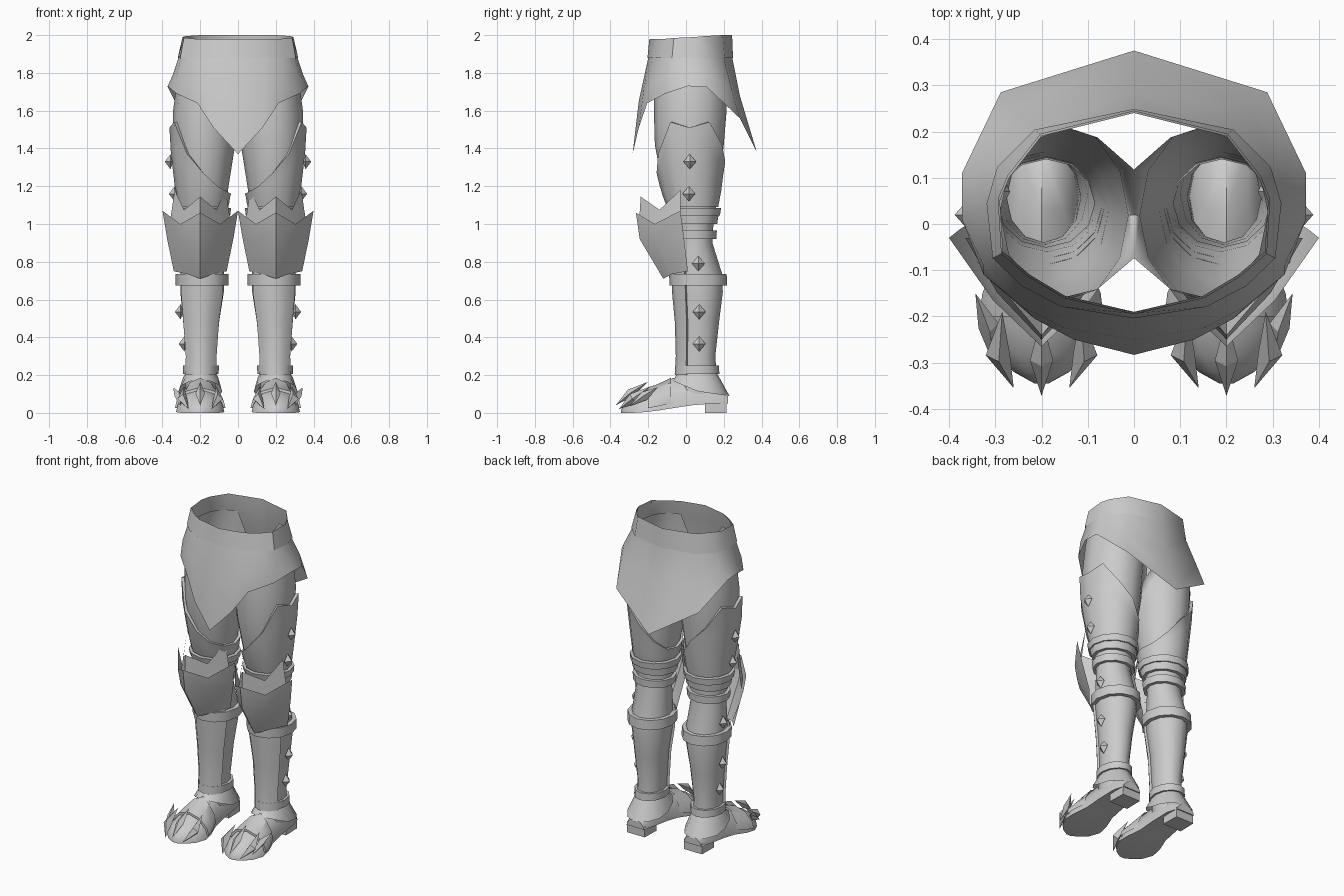
import bpy, bmesh, math
from mathutils import Vector

if "Cube" in bpy.data.objects:
    bpy.data.objects.remove(bpy.data.objects["Cube"])

grey = bpy.data.materials.new("plain grey")
grey.diffuse_color = (0.6, 0.6, 0.6, 1)
grey.use_nodes = True
grey.node_tree.nodes["Principled BSDF"].inputs["Base Color"].default_value = grey.diffuse_color


def make(name, verts, faces, angle=40, mirror=True):
    """Mesh object with cleaned normals, angle-based smoothing and a mirror over x."""
    me = bpy.data.meshes.new(name)
    me.from_pydata([tuple(v) for v in verts], [], faces)
    bm = bmesh.new()
    bm.from_mesh(me)
    bmesh.ops.remove_doubles(bm, verts=bm.verts, dist=0.0005)
    bmesh.ops.recalc_face_normals(bm, faces=bm.faces)
    bm.to_mesh(me)
    bm.free()
    me.materials.append(grey)
    ob = bpy.data.objects.new(name, me)
    bpy.context.collection.objects.link(ob)
    bpy.ops.object.select_all(action='DESELECT')
    ob.select_set(True)
    bpy.context.view_layer.objects.active = ob
    bpy.ops.object.shade_smooth_by_angle(angle=math.radians(angle))
    if mirror:
        m = ob.modifiers.new("mirror", 'MIRROR')
        m.merge_threshold = 0.0005
    return ob


def grid(name, rows, closed=False, caps=False, angle=40):
    """Skin between equally long rows of points."""
    n = len(rows[0])
    verts = [p for r in rows for p in r]
    faces = []
    for i in range(len(rows) - 1):
        for j in range(n if closed else n - 1):
            k = (j + 1) % n
            faces.append((i * n + j, i * n + k, (i + 1) * n + k, (i + 1) * n + j))
    if caps:
        faces += [tuple(range(n)), tuple(range(len(verts) - n, len(verts)))]
    return make(name, verts, faces, angle)


def spindle(name, tail, mid, tip, w, h):
    """Four-sided spike pointed at both ends."""
    tail, mid, tip = Vector(tail), Vector(mid), Vector(tip)
    d = (tip - tail).normalized()
    side = d.cross(Vector((0, 0, 1))).normalized()
    up = side.cross(d)
    v = [tail, mid + side * w, mid + up * h, mid - side * w, mid - up * h, tip]
    f = []
    for i in range(4):
        a, b = 1 + i, 1 + (i + 1) % 4
        f += [(0, a, b), (5, b, a)]
    return make(name, v, f, 20)


# Leg outline: height, inner x, outer x, front y, back y
LEG = [(0.10, .12, .28, -.05, .17), (0.30, .115, .275, -.04, .155), (0.48, .10, .29, -.045, .175),
       (0.64, .075, .305, -.06, .195), (0.74, .075, .305, -.065, .19), (0.90, .085, .295, -.05, .14),
       (1.00, .075, .30, -.06, .145), (1.20, .05, .32, -.125, .175), (1.42, .015, .345, -.165, .20),
       (1.60, .005, .345, -.17, .215), (1.75, 0, .325, -.17, .215), (1.92, 0, .285, -.155, .205)]


def surf(deg, z, off=0.0):
    """Point on the leg at an angle (0 outside, 90 back) and height."""
    zc = min(max(z, LEG[0][0]), LEG[-1][0])
    for a, b in zip(LEG, LEG[1:]):
        if zc <= b[0]:
            t = (zc - a[0]) / (b[0] - a[0])
            x0, x1, y0, y1 = [p + (q - p) * t for p, q in zip(a[1:], b[1:])]
            break
    c, s = math.cos(math.radians(deg)), math.sin(math.radians(deg))
    return Vector(((x0 + x1) / 2 + ((x1 - x0) / 2 + off) * c,
                   (y0 + y1) / 2 + ((y1 - y0) / 2 + off) * s, z))


AROUND = list(range(0, 360, 30))

# Leg with raised, joined upper rim
leg_rows = [[surf(a, z) for a in AROUND] for z in [r[0] for r in LEG if r[0] < 1.5]]
for t in (.35, .7, 1):
    row = []
    for a in AROUND:
        d = max(0, -math.cos(math.radians(a)))
        p = surf(a, 1.42 + t * (.48 - .42 * d * d))
        if t == 1 and d > .8:
            p.x = 0
        row.append(p)
    leg_rows.append(row)
grid("leg", leg_rows, closed=True)

# Straps around knee, calf and ankle
for name, z0, z1, off in [("upper_knee_strap", 1.045, 1.085, .028), ("middle_knee_strap", 1.0, 1.045, .02),
                          ("lower_knee_strap", .92, .965, .02), ("calf_strap", .675, .735, .025),
                          ("ankle_strap", .205, .25, .015)]:
    grid(name, [[surf(a, z, o) for a in AROUND] for z, o in
                [(z0, 0), (z0, off), (z1, off), (z1, 0)]], closed=True)

# Thigh plate, high outside and low inside
TOPS = [1.51, 1.54, 1.42, 1.33, 1.23, 1.17, 1.16, 1.17, 1.20, 1.27, 1.37, 1.54]
grid("thigh_plate", [
    [surf(a, 1.09 + (h - 1.09) * t, o) for a, h in zip(AROUND, TOPS)]
    for t, o in [(0, .012), (.35, .015), (.7, .015), (1, .018), (1, 0)]], closed=True)

# Shin plate on the front half
FRONT = range(-150, -29, 30)
shin = []
for z in (.2, .3, .48, .64, .75):
    shin.append([surf(-150, z)] + [surf(a, z, .014) for a in FRONT] + [surf(-30, z)])
grid("shin_plate", shin)

# Knee guard: pointed main plate with a spiked crown behind its top edge
def both_sides(row):
    return row + [(.4 - x, y, z) for x, y, z in reversed(row[:-1])]


grid("knee_guard", [both_sides(r) for r in [
    [(.40, -.03, 1.07), (.305, -.165, 1.0), (.2, -.265, 1.06)],
    [(.375, -.01, .92), (.293, -.155, .9), (.2, -.245, .92)],
    [(.34, .01, .75), (.27, -.075, .735), (.2, -.12, .71)]]], angle=25)
grid("knee_crown", [both_sides(r) for r in [
    [(.335, -.03, 1.18), (.285, -.14, 1.075), (.2, -.24, 1.145)],
    [(.365, -.03, .98), (.295, -.15, .97), (.2, -.25, .98)]]], angle=25)

# Studs down the outside of the leg
for y, z, x in [(.02, 1.33, .352), (.015, 1.16, .33), (.065, .79, .298), (.07, .535, .298), (.07, .365, .278)]:
    spindle("stud", (x - .01, y, z), (x + .006, y, z), (x + .036, y, z), .034, .04)

# Shoe from arched sections: y, half width, bottom z, top z
def arch(y, w, z0, z1):
    half = [(w, 0), (w * .93, .35), (w * .55, .82)]
    pts = half + [(0, 1)] + [(-x, t) for x, t in reversed(half)]
    return [(.2 + x, y, z0 + t * (z1 - z0)) for x, t in pts]


SHOE = [(.222, .06, .05, .10), (.15, .08, .05, .17), (.03, .088, .04, .19), (-.07, .095, .025, .185),
        (-.15, .12, .012, .14), (-.22, .128, .004, .115), (-.28, .1, 0, .085), (-.32, .06, 0, .05),
        (-.345, .015, 0, .015)]
grid("shoe", [arch(*s) for s in SHOE], closed=True, caps=True)

# Overlapping plate on the instep
grid("instep_plate", [arch(-.08, .10, .05, .185), arch(-.15, .128, .035, .152),
                      arch(-.2, .134, .025, .135), arch(-.2, .122, .025, .115)])

# Heel block
heel = [[(.2 + x, y, z) for x, y in [(-.065, .1), (.065, .1), (.062, .215), (-.062, .215)]]
        for z in (0, .065)]
grid("heel", heel, closed=True, caps=True)

# Flared ankle cuff, longer at the back
low = [.115 - .025 * math.sin(math.radians(a)) + .035 * max(0, -math.sin(math.radians(a))) for a in AROUND]
grid("ankle_cuff", [[surf(a, .205, .004) for a in AROUND], [surf(a, .185, .014) for a in AROUND],
                    [surf(a, z, .035 + .025 * max(0, math.sin(math.radians(a)))) for a, z in zip(AROUND, low)]],
     closed=True)

# Toe claws
spindle("middle_claw", (.2, -.2, .165), (.2, -.295, .105), (.2, -.372, .04), .025, .022)
for s in (-1, 1):
    spindle("side_claw", (.2 + s * .085, -.19, .14), (.2 + s * .095, -.28, .075), (.2 + s * .06, -.355, .02),
            .026, .03)
spindle("outer_claw", (.343, -.15, .135), (.315, -.22, .09), (.305, -.30, .035), .022, .025)

# Pointed skirt: one column per entry, waist to hem, front to back
COLUMNS = [
    [(0, -.19, 1.98), (0, -.2, 1.88), (0, -.25, 1.65), (0, -.283, 1.37)],
    [(.15, -.155, 1.98), (.155, -.175, 1.88), (.15, -.225, 1.7), (.13, -.25, 1.51)],
    [(.225, -.11, 1.98), (.24, -.13, 1.88), (.24, -.18, 1.75), (.215, -.205, 1.64)],
    [(.283, -.06, 1.985), (.302, -.07, 1.88), (.325, -.09, 1.78), (.325, -.11, 1.69)],
    [(.29, .05, 1.99), (.315, .04, 1.88), (.345, .03, 1.79), (.372, .01, 1.73)],
    [(.27, .1, 1.995), (.292, .12, 1.88), (.335, .14, 1.78), (.372, .11, 1.725)],
    [(.2, .19, 2), (.212, .2, 1.88), (.26, .245, 1.7), (.288, .285, 1.56)],
    [(0, .24, 2), (0, .245, 1.88), (0, .285, 1.68), (0, .375, 1.38)]]
grid("skirt", COLUMNS)

# Waistband laid over the top of the skirt
grid("waistband", [[(x * 1.012, y + math.copysign(.004, y), z) for x, y, z in c[:2]] for c in COLUMNS])
